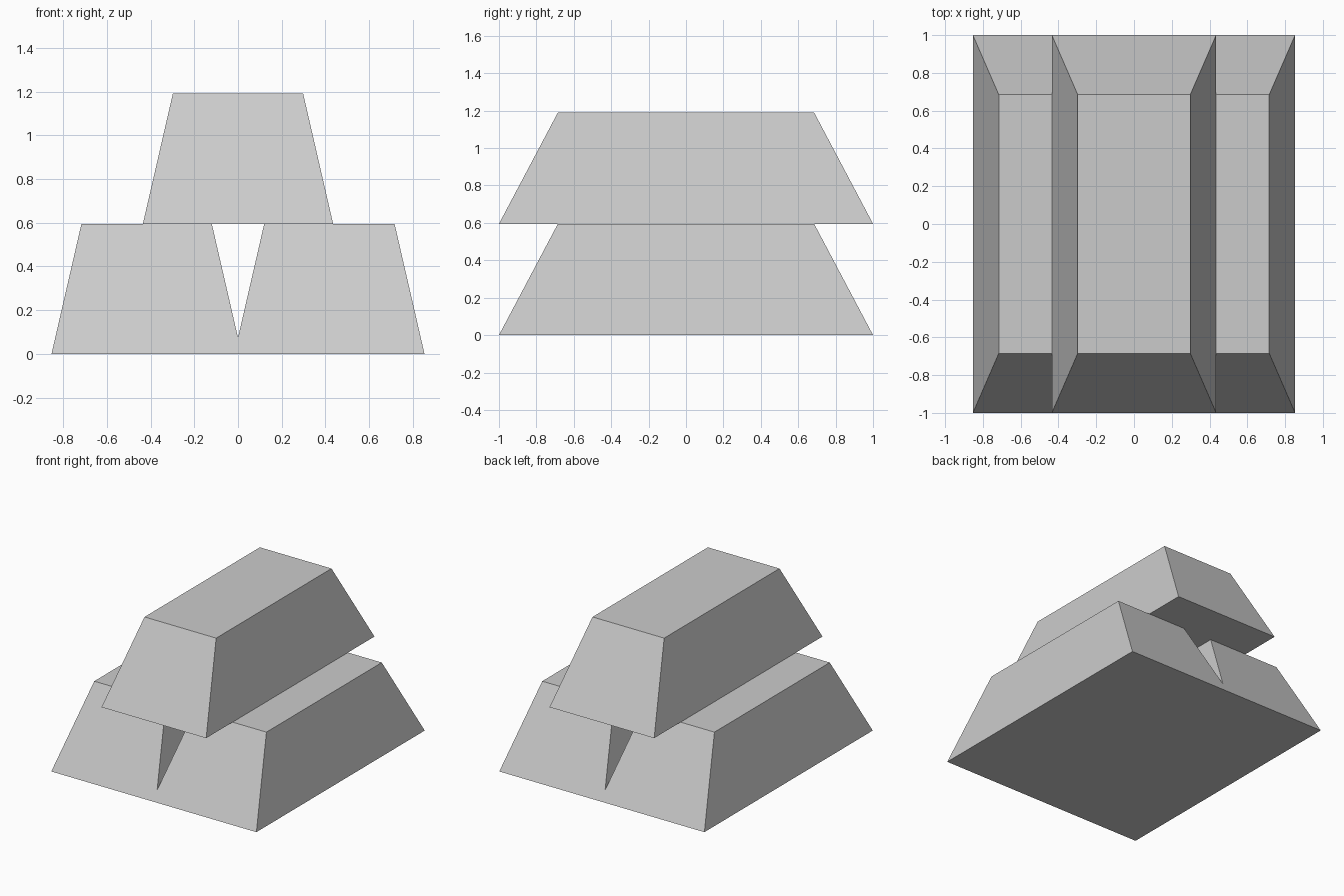
import bpy
import bmesh

if "Cube" in bpy.data.objects:
    bpy.data.objects.remove(bpy.data.objects["Cube"])

HEIGHT = 0.595
BASE = (0.435, 1.0)    # half width, half length at the bottom
TOP = (0.298, 0.685)   # half width, half length at the top


def make_bar(name, x, z):
    """Tapered cast bar standing on height z."""
    bm = bmesh.new()
    bmesh.ops.create_cube(bm, size=2)
    for v in bm.verts:
        upper = v.co.z > 0
        half_x, half_y = TOP if upper else BASE
        v.co.x *= half_x
        v.co.y *= half_y
        v.co.z = HEIGHT if upper else 0
    mesh = bpy.data.meshes.new(name)
    bm.to_mesh(mesh)
    bm.free()
    bar = bpy.data.objects.new(name, mesh)
    bar.location = (x, 0, z)
    bpy.context.collection.objects.link(bar)
    return bar


# Two bars side by side, slightly overlapping at the foot
make_bar("lower_bar_left", -0.418, 0)
make_bar("lower_bar_right", 0.418, 0)

# One bar stacked across the gap
make_bar("upper_bar", 0, HEIGHT)
